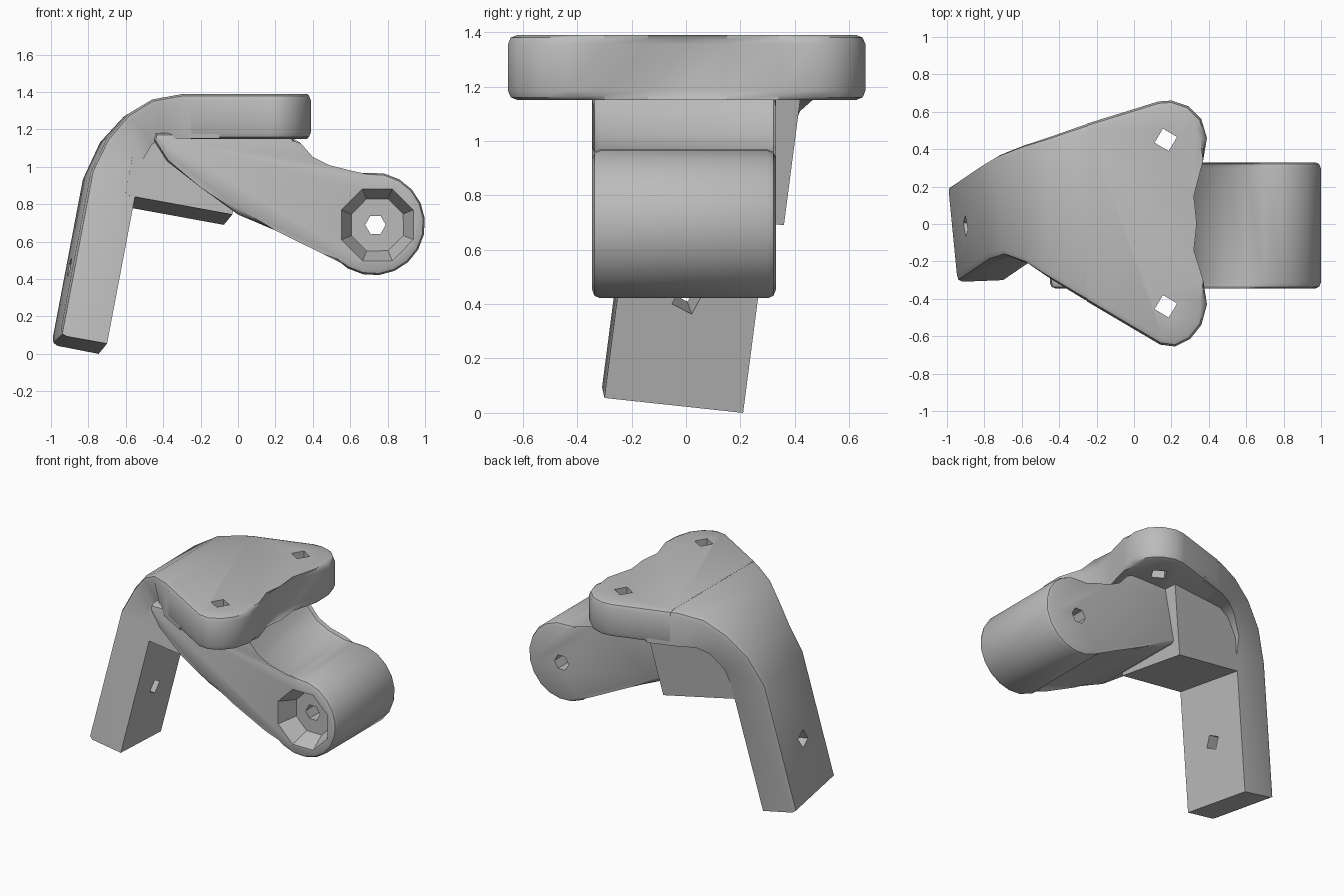
import bpy, bmesh, math
from mathutils import Vector

cube = bpy.data.objects.get("Cube")
if cube:
    bpy.data.objects.remove(cube, do_unlink=True)

grey = bpy.data.materials.new("plain grey")
grey.use_nodes = True
grey.diffuse_color = (0.5, 0.5, 0.5, 1)
grey.node_tree.nodes["Principled BSDF"].inputs["Base Color"].default_value = (0.5, 0.5, 0.5, 1)


def finish(name, bm):
    bmesh.ops.recalc_face_normals(bm, faces=bm.faces[:])
    mesh = bpy.data.meshes.new(name)
    bm.to_mesh(mesh)
    bm.free()
    mesh.materials.append(grey)
    obj = bpy.data.objects.new(name, mesh)
    bpy.context.collection.objects.link(obj)
    return obj


def loft(name, rings, rounded=None, width=0.035):
    """Skin closed rings; rounded(i, j, k, l) picks edges to bevel by ring and corner."""
    bm = bmesh.new()
    rows = [[bm.verts.new(p) for p in ring] for ring in rings]
    place = {v: (i, j) for i, row in enumerate(rows) for j, v in enumerate(row)}
    n = len(rows[0])
    for a, b in zip(rows, rows[1:]):
        for j in range(n):
            k = (j + 1) % n
            bm.faces.new((a[j], a[k], b[k], b[j]))
    bm.faces.new(rows[0])
    bm.faces.new(rows[-1])
    if rounded:
        picked = [e for e in bm.edges if rounded(*place[e.verts[0]], *place[e.verts[1]])]
        bmesh.ops.bevel(bm, geom=picked, offset=width, segments=2, profile=0.5,
                        affect='EDGES', clamp_overlap=True)
    return finish(name, bm)


def drill(obj, start, end, r1, r2, sides, spin=0):
    """Cut a straight or tapered hole between two points."""
    start, end = Vector(start), Vector(end)
    turn = (end - start).to_track_quat('Z', 'Y')
    rings = []
    for centre, r in ((start, r1), (end, r2)):
        angles = [spin + math.tau * i / sides for i in range(sides)]
        rings.append([centre + turn @ Vector((r * math.cos(a), r * math.sin(a), 0)) for a in angles])
    cutter = loft("hole_cutter", rings)
    cutter.hide_render = True
    mod = obj.modifiers.new("hole", 'BOOLEAN')
    mod.operation = 'DIFFERENCE'
    mod.solver = 'EXACT'
    mod.object = cutter
    bpy.context.view_layer.objects.active = obj
    bpy.ops.object.modifier_apply(modifier=mod.name)
    bpy.data.objects.remove(cutter, do_unlink=True)


# Three-cornered top plate with two bolt holes
outline = [(-0.25, -0.415), (0.14, -0.645), (0.22, -0.655), (0.30, -0.615), (0.36, -0.54),
           (0.39, -0.43), (0.37, -0.3), (0.32, -0.14), (0.30, 0), (0.32, 0.15), (0.37, 0.34),
           (0.39, 0.46), (0.36, 0.56), (0.29, 0.63), (0.20, 0.66), (0.13, 0.655), (-0.25, 0.537)]
last = len(outline) - 1
top_plate = loft("top_plate", [[(x, y, z) for x, y in outline] for z in (1.15, 1.39)],
                 lambda i, j, k, l: i == k and abs(j - l) != last)
for y in (-0.44, 0.45):
    drill(top_plate, (0.17, y, 1.05), (0.17, y, 1.5), 0.062, 0.062, 4, 0.25)

# Tilted leg that bends over into the plate
up = Vector((0.19, 0.13, 1))
foot = [Vector(p) for p in ((-0.95, -0.31, 0.10), (-1.0, 0.20, 0.05),
                            (-0.745, 0.21, 0), (-0.70, -0.30, 0.055))]


def bend(outer_x, outer_z, inner_x, inner_z, front, back, skew=0):
    return [(outer_x, front, outer_z), (outer_x - skew, back, outer_z - skew / 2),
            (inner_x - skew, back, inner_z - skew / 2), (inner_x, front, inner_z)]


leg = loft("bent_leg", [
    foot, [p + up * 0.88 for p in foot],
    bend(-0.70, 1.15, -0.52, 1.02, -0.17, 0.37, 0.04),
    bend(-0.59, 1.28, -0.46, 1.12, -0.21, 0.42, 0.02),
    bend(-0.46, 1.36, -0.40, 1.15, -0.29, 0.465),
    bend(-0.30, 1.389, -0.30, 1.151, -0.383, 0.518),
    bend(-0.10, 1.389, -0.10, 1.151, -0.498, 0.583),
], lambda i, j, k, l: (j == l and j < 2) or (i == k == 0 and j < 2 and l < 2))
drill(leg, (-1.05, -0.02, 0.49), (-0.55, 0.01, 0.40), 0.058, 0.058, 4, 0.3)

# Support block in the corner between leg and plate
along = Vector((0.52, 0.048, -0.095))
near, far = foot[3] + up * 0.785, foot[2] + up * 0.785
base = [near - along * 0.1, near + along, far + along, far - along * 0.1]
loft("support_block", [base, [p + up * (1.2 - p.z) for p in base]])

# Swinging arm with a round end
profile = [(-0.44, 1.18), (-0.45, 1.14), (-0.38, 1.03), (-0.20, 0.89), (0, 0.745), (0.20, 0.66),
           (0.47, 0.56)]
hub = Vector((0.725, 0.695))
for i in range(13):
    a = math.radians(-120 + i * 18)
    profile.append((hub.x + 0.275 * math.cos(a), hub.y + 0.275 * math.sin(a)))
profile += [(0.60, 0.95), (0.48, 0.98), (0.38, 1.03), (0.31, 1.11), (0.27, 1.18)]
arm = loft("arm", [[(x, y, z) for x, z in profile] for y in (-0.345, 0.33)],
           lambda i, j, k, l: i == k, 0.03)

# Tapered socket on the front and a pivot hole right through
drill(arm, (0.745, -0.36, 0.69), (0.745, -0.22, 0.69), 0.215, 0.15, 8, 0.39)
drill(arm, (0.735, -0.5, 0.69), (0.735, 0.5, 0.69), 0.055, 0.055, 6)

# Smooth the rounded edges and keep the corners crisp
bpy.ops.object.select_all(action='DESELECT')
for obj in bpy.context.collection.objects:
    if obj.type == 'MESH' and grey.name in obj.data.materials:
        obj.select_set(True)
        bpy.context.view_layer.objects.active = obj
bpy.ops.object.shade_smooth_by_angle(angle=math.radians(35))
